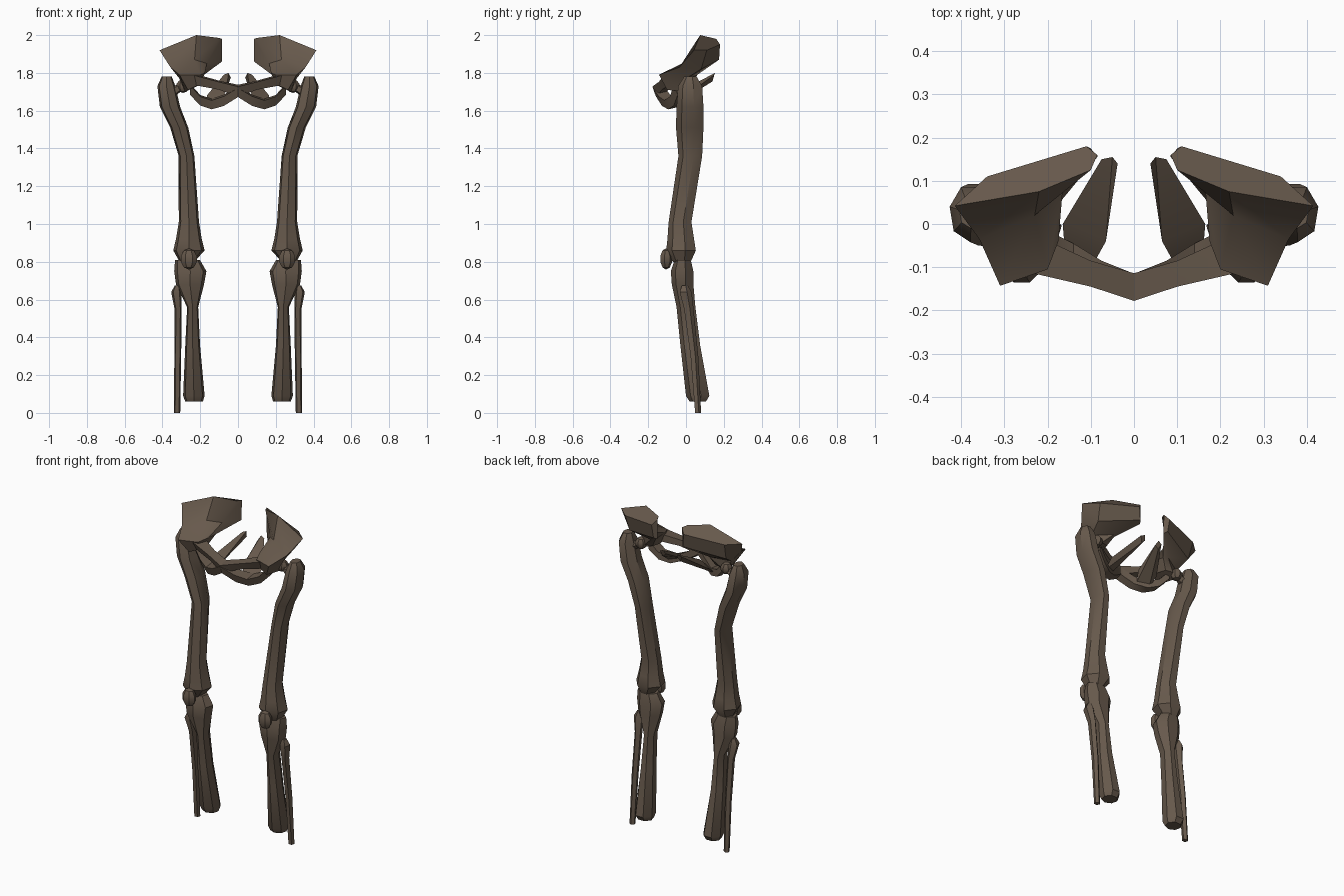
import bpy, bmesh, math
from mathutils import Vector

cube = bpy.data.objects.get("Cube")
if cube:
    bpy.data.objects.remove(cube, do_unlink=True)

bone = bpy.data.materials.new("brown_bone")
bone.use_nodes = True
colour = (0.135, 0.10, 0.072, 1)
bone.diffuse_color = colour
bone.node_tree.nodes["Principled BSDF"].inputs["Base Color"].default_value = colour


def finish(bm, name):
    """Turn a bmesh into a smooth-by-angle bone object."""
    bmesh.ops.recalc_face_normals(bm, faces=bm.faces)
    mesh = bpy.data.meshes.new(name)
    bm.to_mesh(mesh)
    bm.free()
    mesh.materials.append(bone)
    obj = bpy.data.objects.new(name, mesh)
    bpy.context.collection.objects.link(obj)
    bpy.ops.object.select_all(action="DESELECT")
    obj.select_set(True)
    bpy.context.view_layer.objects.active = obj
    bpy.ops.object.shade_smooth_by_angle(angle=math.radians(35))


def loft(name, rings, side):
    """Skin a list of equal rings, cap both ends, flip x for the right side."""
    bm = bmesh.new()
    loops = [[bm.verts.new((x * side, y, z)) for x, y, z in ring] for ring in rings]
    count = len(loops[0])
    for low, high in zip(loops, loops[1:]):
        for i in range(count):
            j = (i + 1) % count
            bm.faces.new((low[i], low[j], high[j], high[i]))
    bm.faces.new(loops[0])
    bm.faces.new(loops[-1])
    finish(bm, name)


def shaft(name, sections, side, sides=7, turn=0.25):
    """Upright bone from sections of x range, y range and height."""
    rings = []
    for x0, x1, y0, y1, z in sections:
        ring = []
        for i in range(sides):
            a = math.tau * (i + turn) / sides
            ring.append(((x0 + x1) / 2 + math.cos(a) * (x1 - x0) / 2,
                         (y0 + y1) / 2 + math.sin(a) * (y1 - y0) / 2, z))
        rings.append(ring)
    loft(name, rings, side)


def bar(name, path, side):
    """Diamond-like bar running sideways: x, y, z, half depth, half height."""
    rings = []
    for x, y, z, d, h in path:
        rings.append([(x, y - d, z + h * 0.7), (x, y + d, z + h),
                      (x, y + d, z - h * 0.6), (x, y - d * 0.4, z - h)])
    loft(name, rings, side)


def pebble(name, centre, size, side):
    """Faceted round bone."""
    bm = bmesh.new()
    bmesh.ops.create_uvsphere(bm, u_segments=7, v_segments=5, radius=1)
    for v in bm.verts:
        v.co = Vector([c + s * p for c, s, p in zip(centre, size, v.co)])
        v.co.x *= side
    finish(bm, name)


femur = [(.23, .31, -.07, .03, .80), (.175, .345, -.105, .06, .86),
         (.19, .33, -.098, .05, .92), (.205, .315, -.092, .035, 1.01),
         (.23, .315, -.04, .092, 1.36), (.262, .36, -.053, .10, 1.51),
         (.305, .415, -.05, .10, 1.62), (.33, .428, -.042, .092, 1.73),
         (.35, .405, -.01, .06, 1.78)]
tibia = [(.185, .28, .02, .11, .06), (.175, .292, .0, .13, .09),
         (.20, .28, -.03, .08, .36), (.21, .27, -.05, .055, .56),
         (.178, .33, -.075, .045, .68), (.165, .34, -.08, .045, .75),
         (.20, .335, -.06, .03, .81)]
fibula = [(.305, .34, .045, .08, .0), (.30, .338, .02, .065, .30),
          (.297, .337, -.015, .04, .55), (.298, .355, -.04, .03, .64),
          (.31, .335, -.025, .01, .675)]

# Hip wing: crest, lower wing, neck and socket rings
wing = [
    [(.11, .18, 1.95), (.085, .16, 1.98), (.10, .125, 1.985),
     (.22, .075, 2.0), (.415, .042, 1.92), (.34, .11, 1.92)],
    [(.10, .175, 1.87), (.085, .155, 1.86), (.165, .08, 1.85),
     (.23, .02, 1.87), (.358, -.035, 1.83), (.33, .08, 1.82)],
    [(.20, .06, 1.79), (.18, .04, 1.79), (.175, -.04, 1.80),
     (.20, -.105, 1.79), (.31, -.143, 1.79), (.31, 0, 1.77)],
    [(.26, .03, 1.73), (.215, .02, 1.73), (.20, -.03, 1.73),
     (.20, -.085, 1.74), (.265, -.10, 1.71), (.28, 0, 1.70)],
]

# Backward spike of the lower hip
spike = [
    [(.165, 0, 1.68), (.065, -.04, 1.70), (.09, -.085, 1.65), (.16, -.06, 1.63)],
    [(.075, .15, 1.79), (.05, .155, 1.80), (.038, .14, 1.775), (.06, .14, 1.755)],
]

# Pubic arch: upper bar and lower looping bar
upper_arch = [(0, -.146, 1.705, .032, .032), (.10, -.115, 1.735, .03, .024),
              (.23, -.07, 1.765, .045, .03)]
lower_arch = [(0, -.145, 1.70, .03, .028), (.075, -.115, 1.655, .03, .03),
              (.14, -.08, 1.635, .035, .028), (.20, -.05, 1.655, .035, .028),
              (.255, -.03, 1.715, .035, .03)]

for label, side in (("left", 1), ("right", -1)):
    loft(label + "_hip_wing", wing, side)
    loft(label + "_hip_spike", spike, side)
    bar(label + "_upper_arch", upper_arch, side)
    bar(label + "_lower_arch", lower_arch, side)
    # Thigh with its neck and ball
    shaft(label + "_thigh_bone", femur, side)
    loft(label + "_thigh_neck",
         [[(x, .02 + r * math.cos(i * math.tau / 5), z + r * math.sin(i * math.tau / 5))
           for i in range(5)] for x, z, r in ((.38, 1.68, .04), (.29, 1.73, .02))], side)
    pebble(label + "_thigh_ball", (.292, .02, 1.73), (.036, .036, .036), side)
    # Knee and shin
    pebble(label + "_kneecap", (.26, -.106, .815), (.045, .034, .056), side)
    shaft(label + "_shin_bone", tibia, side)
    shaft(label + "_calf_bone", fibula, side, sides=5)
